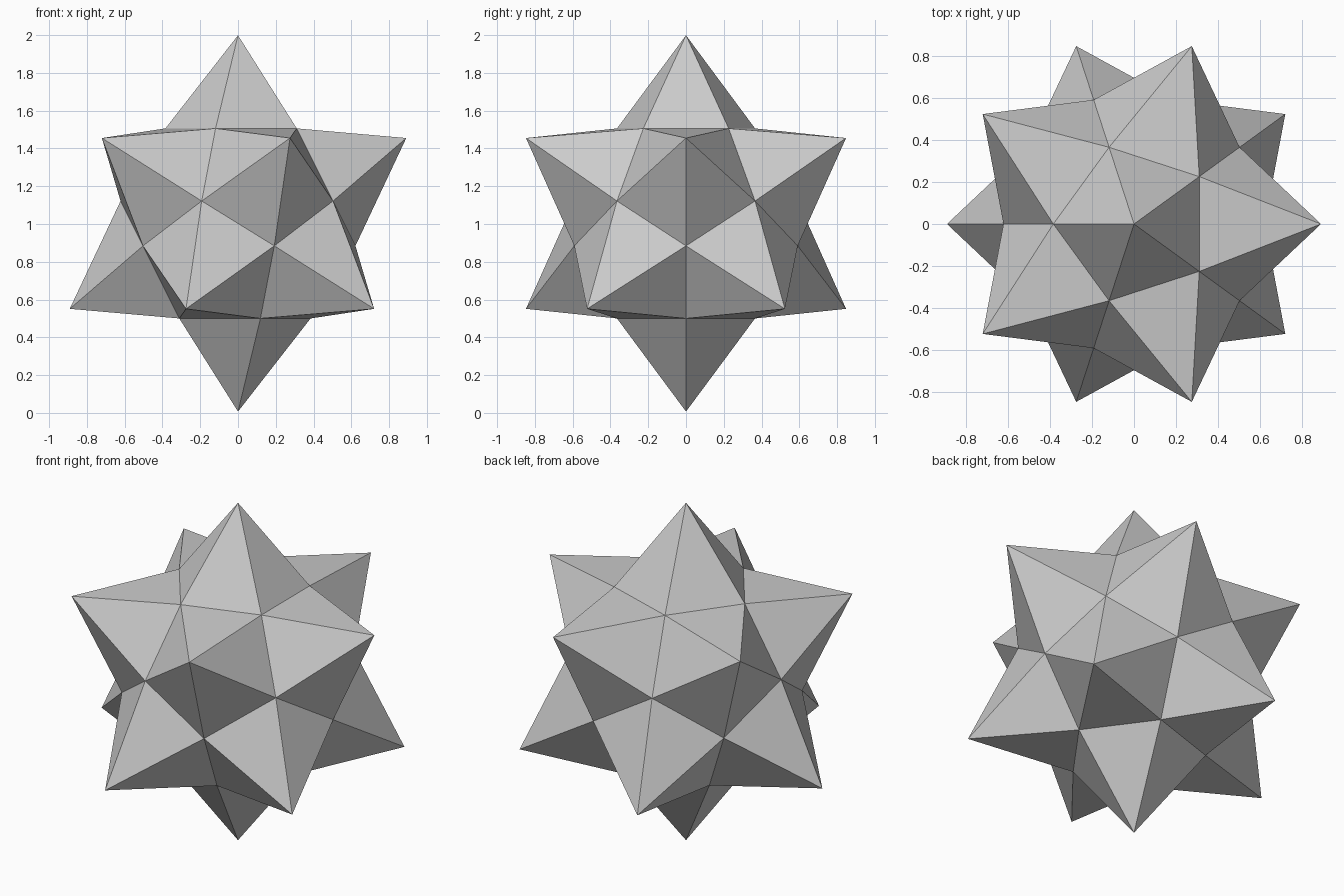
import bpy, bmesh, math

if "Cube" in bpy.data.objects:
    bpy.data.objects.remove(bpy.data.objects["Cube"])

CENTRE_Z = 1.003
INNER = 0.503                      # centre to each core face
RING = INNER * 0.764               # circumradius of a core face
GOLDEN = (1 + math.sqrt(5)) / 2

bm = bmesh.new()

# Dodecahedral core: four rings of five points, wrapped in a hull
for radius, z, start in ((RING, INNER, 180),
                         (RING * GOLDEN, INNER * (math.sqrt(5) - 2), 180),
                         (RING * GOLDEN, -INNER * (math.sqrt(5) - 2), 0),
                         (RING, -INNER, 0)):
    for i in range(5):
        a = math.radians(start + 72 * i)
        bm.verts.new((radius * math.cos(a), radius * math.sin(a), z))
bmesh.ops.convex_hull(bm, input=bm.verts[:])
bmesh.ops.dissolve_limit(bm, angle_limit=math.radians(10),
                         verts=bm.verts[:], edges=bm.edges[:])
bmesh.ops.recalc_face_normals(bm, faces=bm.faces[:])

# Spikes: raise the middle of every pentagon to a point
tips = bmesh.ops.poke(bm, faces=bm.faces[:])["verts"]
for v in tips:
    v.co = v.co.normalized() * 0.996
    if abs(v.co.z) < 0.9:          # side spikes lean slightly to the poles
        v.co.z *= 1.015

bmesh.ops.translate(bm, verts=bm.verts[:], vec=(0, 0, CENTRE_Z))
bmesh.ops.recalc_face_normals(bm, faces=bm.faces[:])

mesh = bpy.data.meshes.new("spiked_star")
bm.to_mesh(mesh)
bm.free()
star = bpy.data.objects.new("spiked_star", mesh)
bpy.context.collection.objects.link(star)
